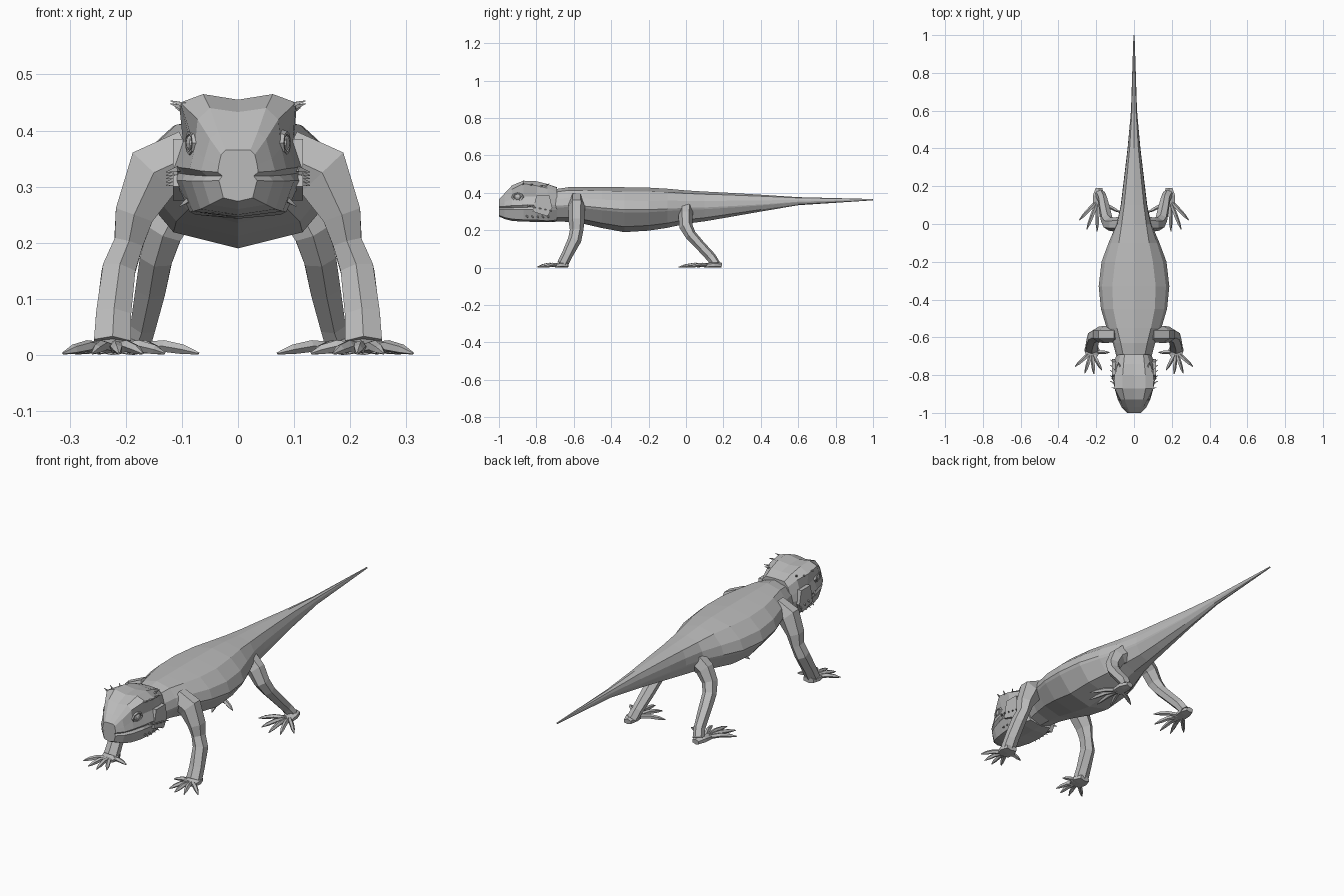
import bpy, bmesh, math
from mathutils import Vector, Matrix

skin = bpy.data.materials.new("grey_skin")
skin.diffuse_color = (0.5, 0.5, 0.5, 1)


def finish(bm, name, mirror=False):
    bmesh.ops.recalc_face_normals(bm, faces=bm.faces)
    me = bpy.data.meshes.new(name)
    bm.to_mesh(me)
    bm.free()
    me.materials.append(skin)
    ob = bpy.data.objects.new(name, me)
    bpy.context.collection.objects.link(ob)
    if mirror:
        ob.modifiers.new("mirror", 'MIRROR').use_mirror_merge = False
    return ob


def loft(bm, rings):
    vs = [[bm.verts.new(p) for p in r] for r in rings]
    n = len(vs[0])
    for a, b in zip(vs, vs[1:]):
        for i in range(n):
            bm.faces.new((a[i], a[(i + 1) % n], b[(i + 1) % n], b[i]))
    bm.faces.new(vs[0])
    bm.faces.new(vs[-1])


def full_ring(half, y):
    """Mirror half a section (top centre to bottom centre) into a closed ring."""
    right = [(x, y, z) for x, z in half]
    return right + [(-x, y, z) for x, z in half[-2:0:-1]]


def tube(bm, path, sides=6, ref=(0, 0, 1)):
    """Tapered tube; each path point is x, y, z, side radius, other radius."""
    pts = [Vector(p[:3]) for p in path]
    rings = []
    for i, p in enumerate(path):
        t = (pts[min(i + 1, len(pts) - 1)] - pts[max(i - 1, 0)]).normalized()
        s = t.cross(Vector(ref)).normalized()
        n = s.cross(t)
        rings.append([pts[i] + s * p[3] * math.cos(a) + n * p[4] * math.sin(a)
                      for a in (math.tau * (k + 0.5) / sides for k in range(sides))])
    loft(bm, rings)


# Body and tail: y, top z, back half width, half width, flank z, belly half width, bottom z
stations = [
    (-.73, .415, .05, .085, .33, .05, .248), (-.63, .43, .07, .112, .335, .07, .245),
    (-.55, .43, .09, .145, .33, .09, .235), (-.45, .43, .11, .175, .32, .11, .212),
    (-.33, .43, .115, .187, .31, .115, .19), (-.2, .428, .1, .172, .31, .11, .198),
    (-.1, .422, .08, .135, .315, .085, .213), (0, .413, .065, .092, .32, .06, .235),
    (.1, .407, .052, .07, .322, .045, .248), (.2, .402, .042, .058, .327, .036, .265),
    (.4, .39, .023, .034, .338, .02, .3), (.6, .377, .011, .016, .353, .01, .334),
    (1, .367, .002, .003, .363, .002, .36)]
bm = bmesh.new()
rings = []
for y, zt, tw, w, zs, bw, zb in stations:
    h = zt - zb
    rings.append(full_ring([(0, zt), (tw, zt - .09 * h), ((tw + w) / 2 + .1 * w, (zt + zs) / 2 - .05 * h),
                            (w, zs), (w * .96, zs - .06 * h), (bw, zb + .12 * h), (0, zb)], y))
loft(bm, rings)
finish(bm, "body_and_tail")

# Head: crown, brow, eye socket, upper lip, mouth crease, lower lip, jaw
head = {
    -1.0: [(0, .365), (.022, .365), (.03, .357), (.034, .34), (.036, .326), (.028, .319), (.034, .311), (.026, .28), (0, .274)],
    -.97: [(0, .395), (.035, .397), (.05, .385), (.06, .35), (.066, .328), (.055, .319), (.063, .31), (.05, .268), (0, .26)],
    -.93: [(0, .433), (.05, .44), (.072, .42), (.077, .37), (.086, .332), (.074, .32), (.083, .31), (.067, .26), (0, .25)],
    -.87: [(0, .455), (.062, .465), (.103, .45), (.085, .38), (.103, .334), (.093, .322), (.1, .311), (.08, .256), (0, .246)],
    -.8: [(0, .455), (.06, .462), (.104, .438), (.098, .38), (.115, .335), (.11, .325), (.112, .311), (.086, .255), (0, .245)],
    -.74: [(0, .443), (.055, .447), (.085, .425), (.1, .38), (.112, .335), (.11, .325), (.106, .305), (.076, .25), (0, .243)],
    -.69: [(0, .43), (.05, .428), (.07, .405), (.085, .36), (.09, .335), (.09, .325), (.085, .31), (.06, .255), (0, .246)]}
bm = bmesh.new()
loft(bm, [full_ring(half, y) for y, half in head.items()])
finish(bm, "head")

# Eyes with raised lids
m = Matrix.Translation((.081, -.9, .378)) @ Matrix.Rotation(math.radians(-12), 4, 'Z')
bm = bmesh.new()
bmesh.ops.create_uvsphere(bm, u_segments=8, v_segments=6, radius=1,
                          matrix=m @ Matrix.Diagonal((.012, .02, .016, 1)))
finish(bm, "eye", True)
bm = bmesh.new()
lid = []
for k in range(8):
    a = math.tau * k / 8
    lid.append([m @ Vector((dx, math.cos(a) * .03 * s, math.sin(a) * .02 * s))
                for dx, s in ((-.008, 1.25), (.007, 1.05), (.007, .8), (-.008, .75))])
vs = [[bm.verts.new(p) for p in r] for r in lid]
for i in range(8):
    for j in range(4):
        bm.faces.new((vs[i][j], vs[i][(j + 1) % 4], vs[(i + 1) % 8][(j + 1) % 4], vs[(i + 1) % 8][j]))
finish(bm, "eyelid", True)

# Nostril bumps
bm = bmesh.new()
tube(bm, [(.018, -.97, .368, .014, .016), (.019, -.996, .356, .008, .009)], 4)
finish(bm, "nostril", True)

# Cheek plate behind the jaw
bm = bmesh.new()
loft(bm, [[(x, y, z) for y, z in ((-.82, .3), (-.80, .385), (-.73, .385), (-.715, .32), (-.74, .275))]
          for x in (.08, .116)])
finish(bm, "cheek_plate", True)

# Small spines on brow, cheek and jaw: base followed by outward direction
bm = bmesh.new()
spines = [((.1, -.87, .447), (.02, .004, .006)), ((.101, -.83, .442), (.02, .012, .006)),
          ((.095, -.78, .433), (.016, .018, .008)), ((.075, -.75, .438), (.01, .02, .012))]
for k in range(5):
    spines.append(((.112, -.84 + .028 * k, .33 - .006 * k), (.016, .01, -.004)))
    spines.append(((.09, -.85 + .028 * k, .275), (.014, .006, -.01)))
for base, d in spines:
    b, d = Vector(base), Vector(d)
    tube(bm, [(*(b - d * .4), .007, .007), (*(b + d), .001, .001)], 4)
finish(bm, "spines", True)

# Legs from hip or shoulder down to the ankle
legs = {
    "front_leg": [(.085, -.585, .355, .055, .04), (.15, -.585, .325, .06, .045), (.185, -.585, .25, .04, .043),
                  (.195, -.585, .2, .03, .036), (.213, -.595, .15, .034, .036),
                  (.222, -.635, .07, .036, .03), (.224, -.66, .02, .038, .03)],
    "hind_leg": [(.06, 0, .305, .05, .04), (.1, -.003, .275, .045, .038), (.13, 0, .22, .036, .036),
                 (.145, .025, .175, .033, .03), (.155, .075, .12, .031, .027),
                 (.168, .135, .055, .026, .027), (.18, .16, .018, .028, .024)]}
for name, path in legs.items():
    bm = bmesh.new()
    tube(bm, path, 6, (0, 1, 0))
    finish(bm, name, True)

# Feet: flat palm plus five arched toes ending in claws
feet = {
    "front_foot": ([(.225, -.63, .014, .03, .016), (.223, -.665, .015, .046, .017), (.222, -.7, .01, .036, .012)],
                   (.222, -.675), [(.312, -.755), (.26, -.79), (.212, -.795), (.17, -.775), (.13, -.68)]),
    "hind_foot": ([(.185, .19, .012, .02, .014), (.188, .15, .015, .034, .017), (.192, .1, .01, .03, .012)],
                  (.19, .125), [(.29, .02), (.25, -.03), (.195, -.04), (.135, -.01), (.07, .06)])}
for name, (palm, root, tips) in feet.items():
    bm = bmesh.new()
    tube(bm, palm, 6)
    for tx, ty in tips:
        a, b = Vector((*root, 0)), Vector((tx, ty, 0))
        tube(bm, [(*a.lerp(b, f).xy, z, r, r) for f, z, r in
                  ((.1, .012, .011), (.5, .016, .011), (.78, .01, .009), (1, .003, .002))], 5)
    for v in bm.verts:
        v.co.z = max(v.co.z, 0)
    finish(bm, name, True)
